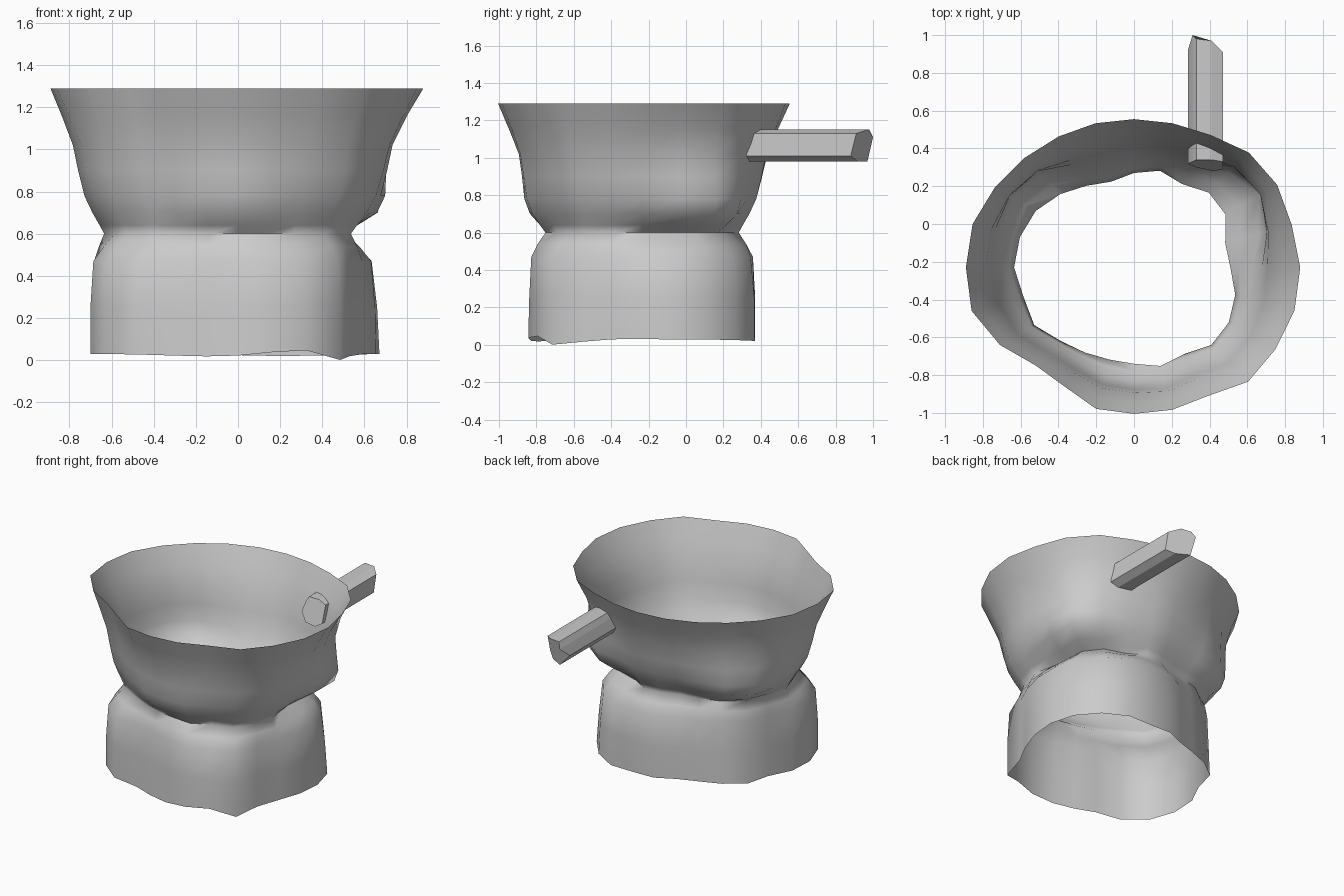
import bpy, bmesh
from math import sin, cos, radians, exp

if "Cube" in bpy.data.objects:
    bpy.data.objects.remove(bpy.data.objects["Cube"])

CY = -0.23     # y of the vessel axis
STEP = 15      # degrees between radii

# radii of the three main outlines, counter-clockwise from +x
RIM = [.88, .865, .875, .86, .81, .79, .785, .79, .80, .82, .85, .885,
       .89, .89, .82, .735, .73, .775, .775, .78, .785, .855, .865, .88]
WAIST = [.51, .50, .56, .56, .51, .53, .50, .47, .50, .55, .60, .625,
         .635, .605, .61, .55, .52, .505, .51, .54, .53, .58, .58, .555]
# the foot is irregular, with a lobe at each corner
BASE = [.655, .695, .72, .715, .69, .62, .60, .555, .565, .61, .655, .63,
        .69, .725, .735, .69, .59, .58, .60, .635, .65, .685, .61, .62]


def bump(deg, centre, width):
    d = (deg - centre + 180) % 360 - 180
    return exp(-(d / width) ** 2)


def finish(name, bm, smooth):
    bmesh.ops.recalc_face_normals(bm, faces=bm.faces)
    me = bpy.data.meshes.new(name)
    bm.to_mesh(me)
    bm.free()
    ob = bpy.data.objects.new(name, me)
    bpy.context.collection.objects.link(ob)
    if smooth:
        bpy.ops.object.select_all(action='DESELECT')
        bpy.context.view_layer.objects.active = ob
        ob.select_set(True)
        bpy.ops.object.shade_smooth_by_angle(angle=radians(70))
    return ob


# Open, lumpy vessel wall: (z, lower outline, upper outline, blend, side bulges, front bulge)
LEVELS = [
    (.03, BASE, BASE, 0, 0, 0),
    (.25, BASE, BASE, 0, -.015, -.01),
    (.47, BASE, WAIST, .12, -.02, -.01),
    (.54, BASE, WAIST, .55, 0, 0),
    (.60, WAIST, WAIST, 0, 0, 0),
    (.64, WAIST, RIM, .08, .07, .02),
    (.70, WAIST, RIM, .21, .14, .04),
    (.78, WAIST, RIM, .36, .12, .03),
    (.90, WAIST, RIM, .48, .07, .01),
    (1.02, WAIST, RIM, .58, .03, 0),
    (1.16, WAIST, RIM, .79, 0, 0),
    (1.29, RIM, RIM, 0, 0, 0),
]
bm = bmesh.new()
rings = []
for z, lo, hi, t, bulge, front in LEVELS:
    ring = []
    for i, (a, b) in enumerate(zip(lo, hi)):
        deg = i * STEP
        side = bump(deg, 28, 25) + .65 * bump(deg, 142, 20)
        r = a + (b - a) * t + bulge * side + front * bump(deg, 265, 25)
        # ragged lower edge
        dz = 0
        if z < .1:
            dz = (.025 * bump(deg, 295, 11) - .032 * bump(deg, 318, 12)
                  - .012 * bump(deg, 255, 25) - .01 * bump(deg, 70, 30))
        ring.append(bm.verts.new((r * cos(radians(deg)), CY + r * sin(radians(deg)), z + dz)))
    rings.append(ring)
n = len(RIM)
for low, up in zip(rings, rings[1:]):
    for i in range(n):
        j = (i + 1) % n
        bm.faces.new((low[i], low[j], up[j], up[i]))
finish("vessel_wall", bm, True)

# Faceted rod handle through the back wall: (x, z, inner y, outer y)
ROD = [(.47, 1.13, .33, .91), (.41, 1.15, .34, .97), (.33, 1.15, .34, .98),
       (.31, 1.11, .33, 1.0), (.285, 1.04, .32, .92), (.33, .98, .30, .97),
       (.42, .98, .28, .92), (.47, 1.01, .29, .88)]
bm = bmesh.new()
inner = [bm.verts.new((x, y0, z)) for x, z, y0, y1 in ROD]
outer = [bm.verts.new((x, y1, z)) for x, z, y0, y1 in ROD]
for i in range(len(ROD)):
    j = (i + 1) % len(ROD)
    bm.faces.new((inner[i], inner[j], outer[j], outer[i]))
bm.faces.new(inner)
bm.faces.new(outer)
finish("rod_handle", bm, False)
